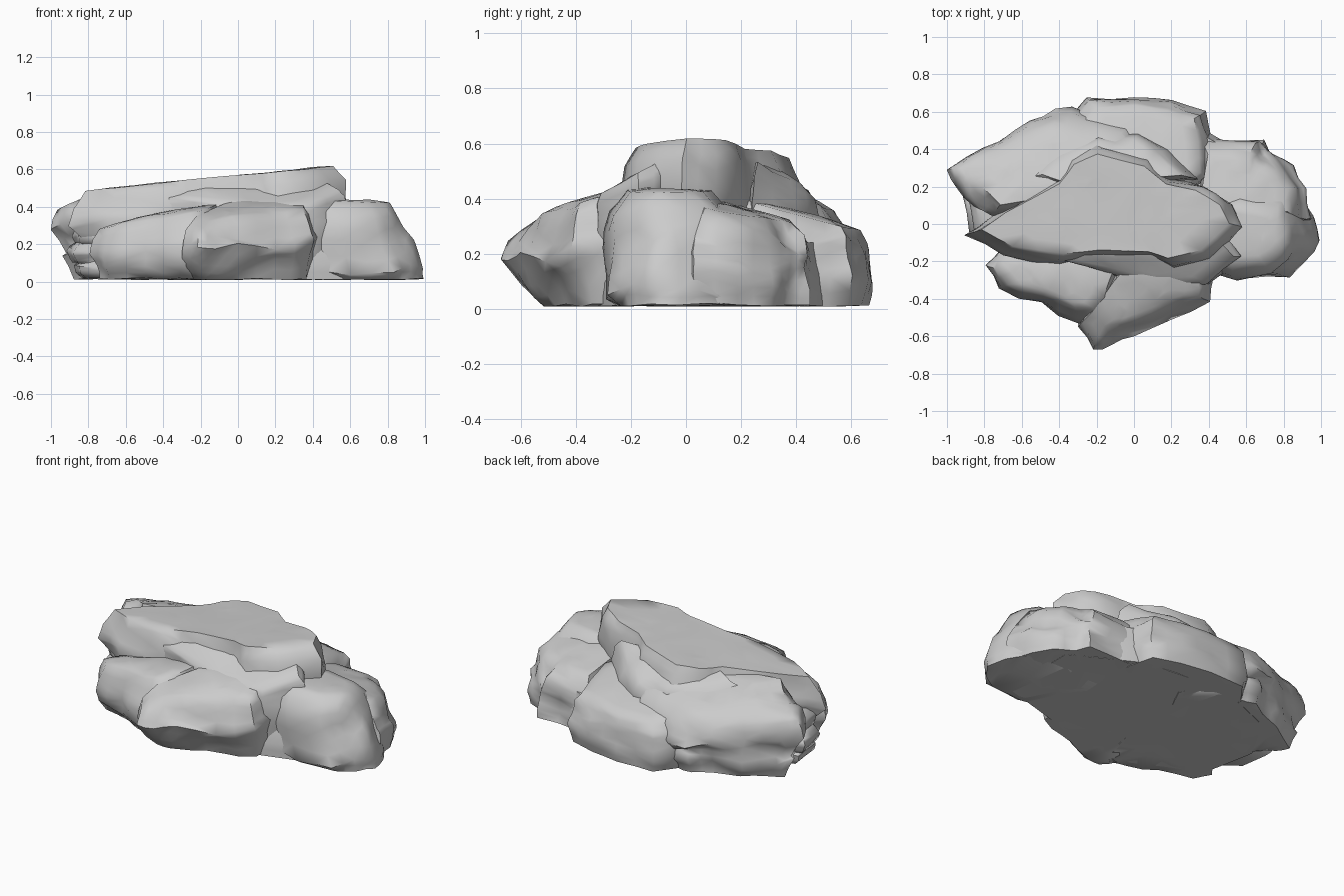
import bpy, bmesh, math, random
from mathutils import noise

random.seed(4)
# ring levels: x scale, y scale, height fraction, x shift, y shift
STONE = [(.84, .84, 0), (.95, .95, .25), (1, 1, .55), (.94, .92, .8), (.8, .75, 1), (.42, .4, 1.03)]


def rock(name, outline, top, base=.012, levels=STONE, rough=.036, jitter=.045):
    """Loft a plan outline through scaled rings up to the tilted plane z = a + bx + cy."""
    a, b, c = top
    n = len(outline)
    cx = (min(p[0] for p in outline) + max(p[0] for p in outline)) / 2
    cy = (min(p[1] for p in outline) + max(p[1] for p in outline)) / 2
    bm = bmesh.new()
    rings = []
    for lv in levels:
        sx, sy, h, dx, dy = (tuple(lv) + (0, 0))[:5]
        ring = []
        for x, y in outline:
            k = 1 if sx == 1 else random.uniform(1 - jitter, 1 + jitter * .6)
            px, py = cx + (x - cx) * sx * k + dx, cy + (y - cy) * sy * k + dy
            hh = h + (random.uniform(-.09, .09) if 0 < h < .95 else 0)
            z = base + (a + b * px + c * py - base) * hh
            ring.append(bm.verts.new((px, py, z)))
        rings.append(ring)
    for r0, r1 in zip(rings, rings[1:]):
        for i in range(n):
            j = (i + 1) % n
            bm.faces.new((r0[i], r0[j], r1[j], r1[i]))
    bm.faces.new(rings[0][::-1])
    bm.faces.new(rings[-1])
    bmesh.ops.triangulate(bm, faces=bm.faces[:])
    bmesh.ops.recalc_face_normals(bm, faces=bm.faces[:])
    bmesh.ops.subdivide_edges(bm, edges=bm.edges[:], cuts=1, use_grid_fill=True)
    # chipped surface, stronger on the flanks than on top and bottom
    bm.normal_update()
    moves = []
    for v in bm.verts:
        flank = 1 - .65 * abs(v.normal.z)
        q = v.co * 4.5
        d = noise.noise(q) + .5 * noise.noise(q * 2.3)
        moves.append(v.normal * d * rough * flank)
    for v, m in zip(bm.verts, moves):
        v.co += m
        v.co.z = max(v.co.z, .008)
    bmesh.ops.triangulate(bm, faces=bm.faces[:])
    for f in bm.faces:
        f.smooth = True
    for e in bm.edges:
        e.smooth = e.calc_face_angle(0) < math.radians(55)
    me = bpy.data.meshes.new(name)
    bm.to_mesh(me)
    bm.free()
    ob = bpy.data.objects.new(name, me)
    bpy.context.collection.objects.link(ob)
    return ob


# long tilted slab on top
rock("top_slab",
     [(-.9, -.06), (-.75, .05), (-.42, .24), (-.34, .37), (-.2, .44), (.08, .36),
      (.2, .24), (.38, .2), (.53, .1), (.59, -.02), (.42, -.2), (.22, -.25),
      (.1, -.2), (-.18, -.19), (-.4, -.22), (-.7, -.17)],
     (.567, .098, 0), base=.18,
     levels=[(.85, .88, 0), (.95, .96, .25), (1, 1, .48), (.97, .93, .77), (.91, .82, 1), (.5, .5, 1)],
     rough=.022, jitter=.025)

# sloping ledge under the slab along the front
rock("middle_ledge",
     [(-.4, -.2), (-.1, -.28), (.12, -.34), (.4, -.32), (.57, -.17), (.5, -.06), (0, -.06), (-.4, -.08)],
     (.58, .03, .55), base=.1,
     levels=[(.95, .95, 0), (1, 1, .6), (.98, .97, .85), (.92, .85, .98), (.5, .5, 1.01)], rough=.036)

# back left layered slabs
rock("back_left_slab",
     [(-1, .29), (-.9, .36), (-.72, .46), (-.55, .54), (-.42, .61), (-.25, .59), (0, .54),
      (.1, .4), (0, .2), (-.4, .1), (-.76, .04), (-.85, .1), (-.94, .2)],
     (.57, .05, -.38),
     levels=[(.8, .8, 0), (.92, .92, .25), (.89, .89, .42), (1, 1, .66), (.95, .92, .85),
             (.83, .76, 1), (.45, .42, 1.05)])
rock("back_upper_step",
     [(-.6, .24), (-.45, .38), (-.2, .48), (.02, .48), (.18, .4), (.34, .24), (0, .2), (-.4, .18)],
     (.64, .06, -.46), base=.2)

# back boulder
rock("back_boulder",
     [(-.25, .67), (0, .68), (.2, .65), (.38, .6), (.41, .45), (.42, .25), (.2, .1), (-.2, .15), (-.36, .52)],
     (.45, 0, -.26),
     levels=[(.94, .95, 0), (1, 1, .32), (.98, .98, .6), (.94, .94, .82), (.83, .83, 1), (.45, .45, 1.04)],
     rough=.026, jitter=.025)

# right boulders
rock("right_boulder",
     [(1, -.1), (.97, .05), (.9, .18), (.65, .23), (.4, .18), (.36, -.25), (.6, -.29), (.83, -.28), (.93, -.2)],
     (.455, -.03, 0),
     levels=[(.98, .85, 0), (1, 1, .12), (.96, .98, .45, -.05), (.9, .86, .72, -.08, -.02),
             (.74, .58, .97, -.1, -.03), (.4, .3, 1, -.1, -.03)],
     rough=.03, jitter=.03)
rock("right_back_boulder",
     [(.4, .46), (.7, .46), (.74, .38), (.85, .31), (.93, .19), (.96, .02), (.6, -.1), (.36, .1)],
     (.45, -.09, -.22),
     levels=[(.92, .95, 0), (1, 1, .25), (.94, .95, .42), (.95, .98, .6, -.02), (.9, .9, .8, -.05),
             (.78, .72, 1, -.07), (.4, .4, 1.03, -.07)])

# front boulders
rock("front_boulder",
     [(-.22, -.68), (-.12, -.65), (0, -.6), (.2, -.5), (.4, -.41), (.42, -.28), (.38, -.12),
      (0, -.1), (-.15, -.3), (-.3, -.55)],
     (.5, 0, .31),
     levels=[(.9, .68, 0, 0, .06), (.98, .85, .28, 0, .03), (1, 1, .55), (.95, .9, .77, 0, .01),
             (.82, .64, 1, 0, .02), (.4, .35, 1.04, 0, .02)])
rock("front_left_boulder",
     [(-.72, -.12), (-.79, -.22), (-.72, -.34), (-.5, -.43), (-.3, -.53), (-.17, -.55), (-.1, -.45),
      (-.05, -.2), (-.3, -.06)],
     (.46, .22, .08),
     levels=[(.88, .76, 0, 0, .03), (.96, .92, .3), (1, 1, .5), (.96, .91, .74), (.85, .66, 1, 0, .01),
             (.4, .35, 1.05)])

# thin stacked layers at the left foot
for i, (reach, low, high) in enumerate([(.84, .02, .13), (.88, .1, .21), (.85, .19, .3)]):
    rock(f"left_layer_{i + 1}",
         [(-reach, -.04), (-reach - .04, .16), (-.6, .24), (-.45, .05), (-.5, -.16), (-.72, -.14)],
         (high, 0, 0), base=low, rough=.015)

# flat underside filling the gaps
rock("base_plate",
     [(-.76, .12), (-.7, -.22), (-.3, -.4), (.3, -.32), (.75, -.2), (.75, .3), (.35, .52), (-.2, .58), (-.6, .4)],
     (.24, 0, 0), levels=[(.98, .98, 0), (1, 1, .4), (.95, .95, 1), (.5, .5, 1)], rough=.012)
